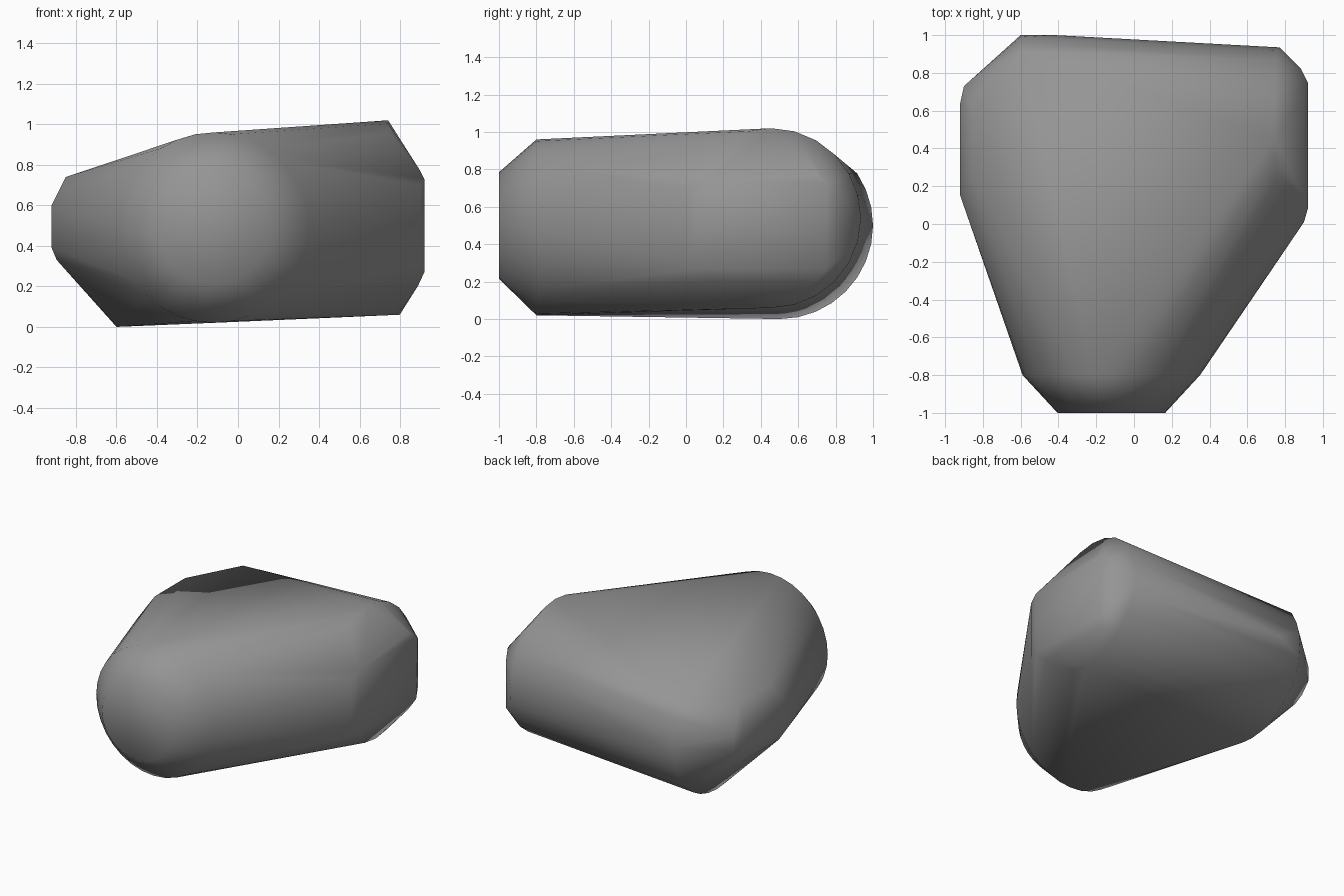
import bpy, bmesh, math

if "Cube" in bpy.data.objects:
    bpy.data.objects.remove(bpy.data.objects["Cube"])


def ring(centre, radius, axis, n=32, tilt=0.0):
    """Points of a round section facing along x or y."""
    pts = []
    for i in range(n):
        a = 2 * math.pi * i / n
        u, v = radius * math.cos(a), radius * math.sin(a)
        x, y, z = centre
        if axis == 'y':
            pts.append((x + u, y, z + v))
        else:
            pts.append((x + tilt * v, y + u, z + v))
    return pts


points = []
# Front lobe: chamfered round end
points += ring((-0.12, -1.0, 0.50), 0.285, 'y')
points += ring((-0.12, -0.8, 0.49), 0.47, 'y')
# Right lobe: large round section
points += ring((0.77, 0.455, 0.54), 0.48, 'x', n=24, tilt=-0.06)
# Right end: squarish flat with eased edges
points += [(0.92, y, z) for y in (0.08, 0.75) for z in (0.27, 0.73)]
points += [(0.89, y, 0.205) for y in (0.15, 0.70)]
points += [(0.90, y, 0.77) for y in (0.15, 0.70)]
points += [(0.885, 0.82, z) for z in (0.32, 0.68)]
points += [(0.90, 0.01, z) for z in (0.30, 0.70)]
# Back left lobe: round section cut off by the sloping top
points += [p for p in ring((-0.60, 0.5, 0.5), 0.5, 'x') if p[2] < 0.8]
# Left end: small bevelled flat
points += [(-0.92, y, z) for y in (0.15, 0.64) for z in (0.39, 0.60)]
points += [(-0.895, y, 0.33) for y in (0.2, 0.6)]
points += [(-0.90, 0.73, z) for z in (0.45, 0.56)]
points += [(-0.85, y, 0.74) for y in (0.25, 0.60)]
# Flat edge along the back
points += [(-0.42, 1.0, 0.5)]

# Skin the sections into one convex body
bm = bmesh.new()
for p in points:
    bm.verts.new(p)
bmesh.ops.remove_doubles(bm, verts=bm.verts, dist=0.002)
bmesh.ops.convex_hull(bm, input=bm.verts)
loose = [v for v in bm.verts if not v.link_faces]
bmesh.ops.delete(bm, geom=loose, context='VERTS')
bmesh.ops.dissolve_limit(bm, angle_limit=math.radians(1),
                         verts=bm.verts, edges=bm.edges)
# Soften the creases slightly with a narrow bevel
sharp = [e for e in bm.edges if e.calc_face_angle(0) > math.radians(28)]
bmesh.ops.recalc_face_normals(bm, faces=bm.faces)
mesh = bpy.data.meshes.new("rock_body")
bm.to_mesh(mesh)
bm.free()
body = bpy.data.objects.new("rock_body", mesh)
bpy.context.collection.objects.link(body)

# Dark grey stone
stone = bpy.data.materials.new("dark_stone")
stone.diffuse_color = (0.3, 0.3, 0.3, 1)
stone.use_nodes = True
stone.node_tree.nodes["Principled BSDF"].inputs["Base Color"].default_value = stone.diffuse_color
mesh.materials.append(stone)

bpy.context.view_layer.objects.active = body
body.select_set(True)
bpy.ops.object.shade_smooth_by_angle(angle=math.radians(60))
